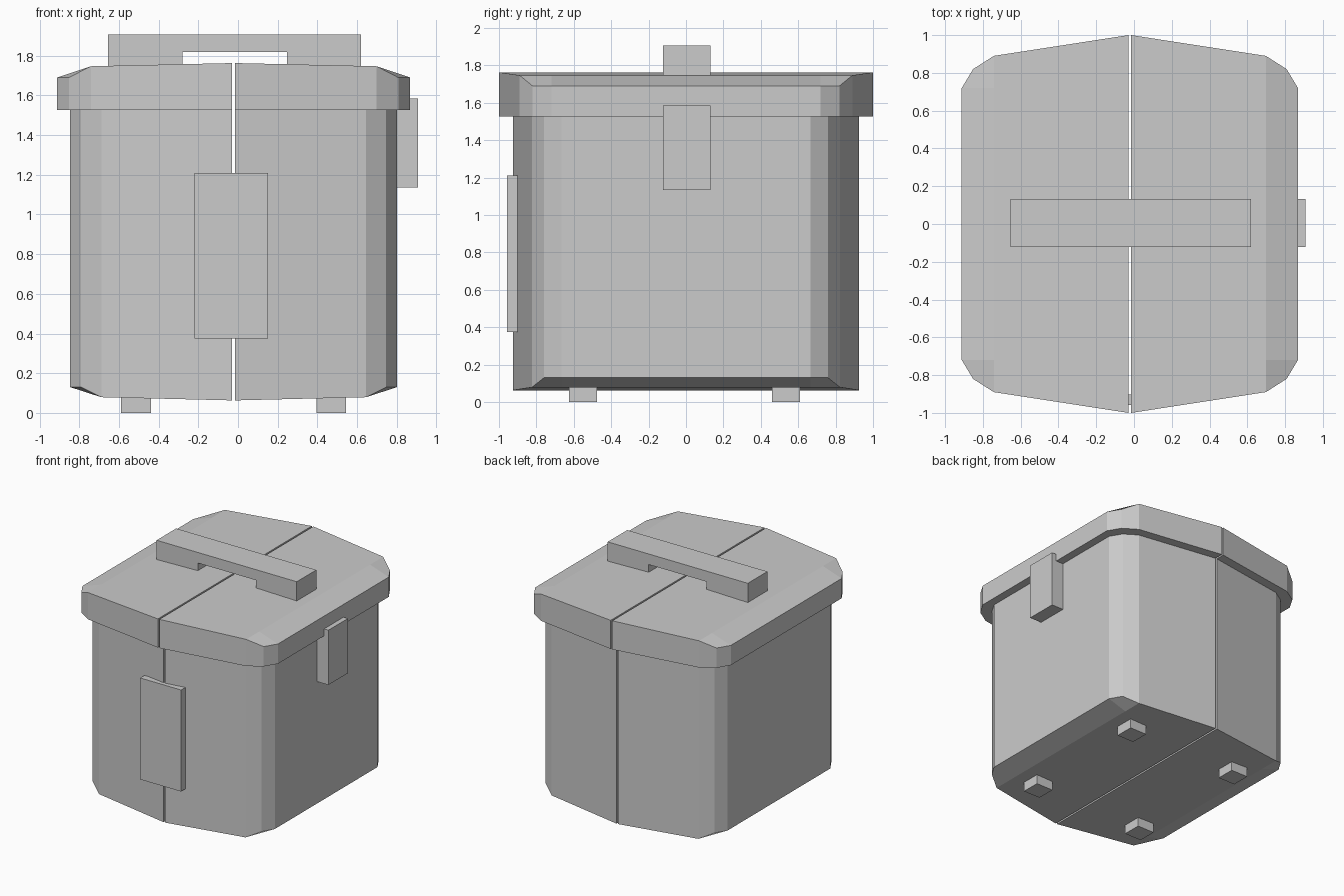
import bpy, bmesh

if "Cube" in bpy.data.objects:
    bpy.data.objects.remove(bpy.data.objects["Cube"])

CX = -0.022   # seam position; the bin is slightly off centre because of the side latch
GAP = 0.007   # half width of the seam


def make_object(name, bm):
    bmesh.ops.recalc_face_normals(bm, faces=bm.faces)
    me = bpy.data.meshes.new(name)
    bm.to_mesh(me)
    bm.free()
    ob = bpy.data.objects.new(name, me)
    bpy.context.collection.objects.link(ob)
    return ob


def shell(name, s, z_flat, z_seam, z_shoulder, z_edge):
    """Half shell with one flat end and one chamfered end, mirrored across the seam."""
    bm = bmesh.new()
    outline = [(GAP, s, z_seam), (0.72 * s, 0.89 * s, z_shoulder),
               (0.83 * s, 0.82 * s, z_edge), (0.89 * s, 0.72 * s, z_edge)]
    ring = [(x, -y, z) for x, y, z in outline] + outline[::-1]
    shaped = [bm.verts.new(p) for p in ring]
    flat = [bm.verts.new((x, y, z_flat)) for x, y, z in ring]
    for i in range(8):
        j = (i + 1) % 8
        bm.faces.new((flat[i], flat[j], shaped[j], shaped[i]))
    bm.faces.new(flat)
    # chamfered end: main panel, side slope and two corner facets
    e0 = bm.verts.new((0.72 * s, -0.72 * s, z_shoulder))
    e1 = bm.verts.new((0.72 * s, 0.72 * s, z_shoulder))
    a0, b0, c0, d0, d1, c1, b1, a1 = shaped
    for f in ((a0, b0, e0, e1, b1, a1), (e0, d0, d1, e1),
              (b0, c0, d0, e0), (b1, c1, d1, e1)):
        bm.faces.new(f)
    ob = make_object(name, bm)
    ob.location.x = CX
    ob.modifiers.new("mirror", 'MIRROR').use_mirror_merge = False
    return ob


def box(name, x, y, z):
    bm = bmesh.new()
    bmesh.ops.create_cube(bm, size=1)
    for v in bm.verts:
        v.co = [r[0] if c < 0 else r[1] for c, r in zip(v.co, (x, y, z))]
    return make_object(name, bm)


# Body and lid
shell("body", 0.926, 1.54, 0.063, 0.079, 0.13)
shell("lid", 1.0, 1.527, 1.763, 1.747, 1.69)

# Handle: bridge profile extruded along y
bm = bmesh.new()
profile = [(-0.655, 1.745), (-0.28, 1.745), (-0.28, 1.82), (0.247, 1.82),
           (0.247, 1.745), (0.62, 1.745), (0.62, 1.907), (-0.655, 1.907)]
face = bm.faces.new([bm.verts.new((x, -0.122, z)) for x, z in profile])
ext = bmesh.ops.extrude_face_region(bm, geom=[face])
for v in ext["geom"]:
    if isinstance(v, bmesh.types.BMVert):
        v.co.y = 0.132
make_object("top_handle", bm)

# Side latch and front panel
box("side_latch", (0.79, 0.908), (-0.122, 0.132), (1.135, 1.585))
box("front_panel", (-0.22, 0.152), (-0.957, -0.902), (0.375, 1.21))

# Feet
for sx, xn in ((-1, "left"), (1, "right")):
    for sy, yn in ((-1, "front"), (1, "back")):
        fx, fy = CX + sx * 0.492, -0.008 + sy * 0.543
        box(f"foot_{yn}_{xn}", (fx - 0.075, fx + 0.075),
            (fy - 0.075, fy + 0.075), (0, 0.078))
